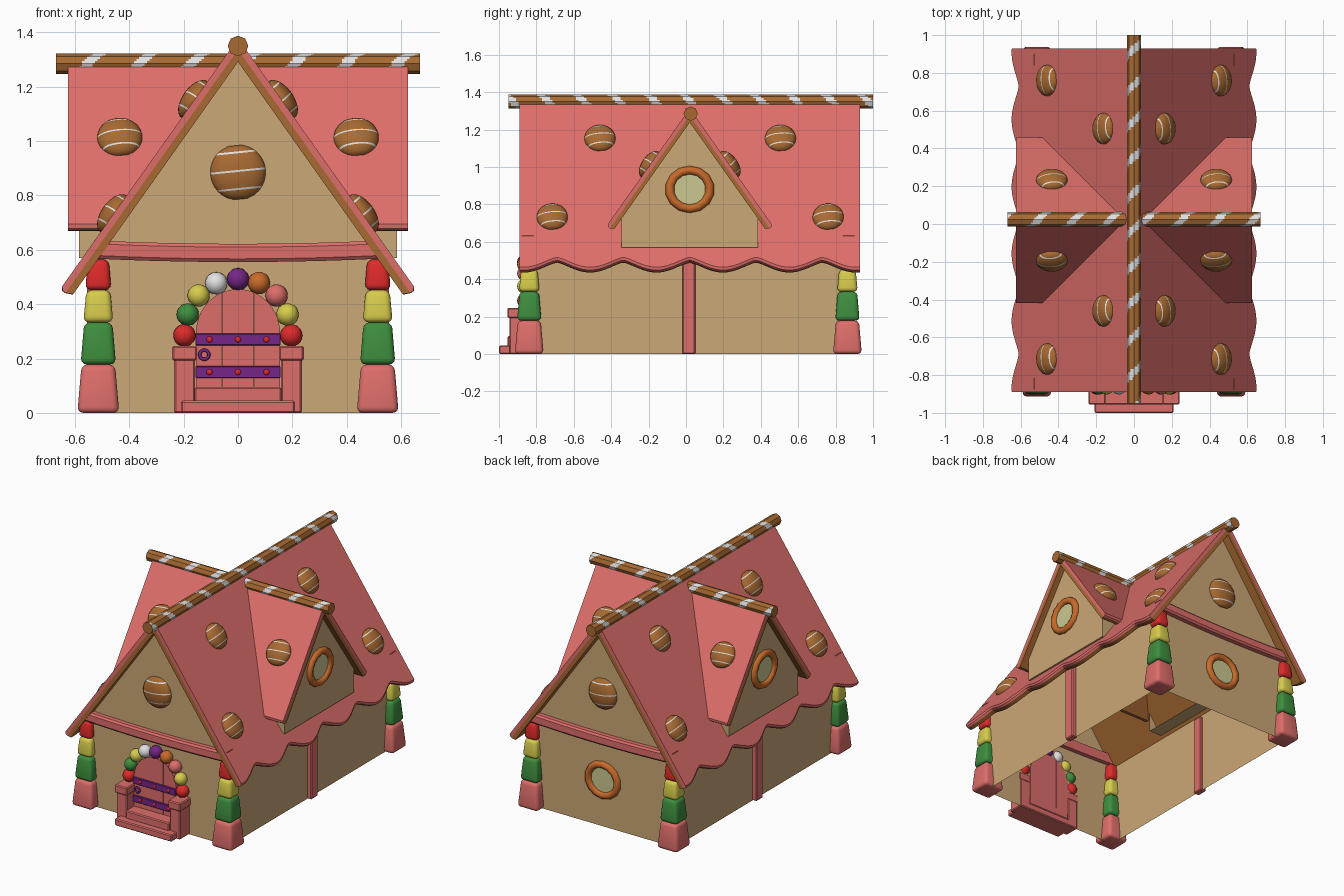
import bpy, bmesh, math
from mathutils import Vector, Matrix

if "Cube" in bpy.data.objects:
    bpy.data.objects.remove(bpy.data.objects["Cube"])

def lin(c):
    c /= 255
    return c / 12.92 if c <= 0.04045 else ((c + 0.055) / 1.055) ** 2.4

def material(name, r, g, b):
    m = bpy.data.materials.new(name)
    m.diffuse_color = (lin(r), lin(g), lin(b), 1)
    m.use_nodes = True
    m.node_tree.nodes["Principled BSDF"].inputs["Base Color"].default_value = m.diffuse_color
    return m

PINK = material("icing_pink", 222, 110, 106)
TAN = material("biscuit_tan", 203, 168, 118)
BROWN = material("cookie_brown", 168, 106, 50)
ORANGE = material("pretzel_orange", 200, 106, 42)
RED = material("candy_red", 222, 42, 42)
GREEN = material("candy_green", 62, 142, 62)
YELLOW = material("candy_yellow", 215, 204, 76)
WHITE = material("sugar_white", 225, 225, 225)
PURPLE = material("candy_purple", 118, 38, 135)
PANE = material("window_pane", 203, 200, 145)

def finish(name, bm, mats, smooth=None):
    bmesh.ops.recalc_face_normals(bm, faces=bm.faces)
    me = bpy.data.meshes.new(name)
    bm.to_mesh(me)
    bm.free()
    for m in mats:
        me.materials.append(m)
    if smooth:
        me.shade_smooth()
        me.set_sharp_from_angle(angle=math.radians(smooth))
    ob = bpy.data.objects.new(name, me)
    bpy.context.collection.objects.link(ob)
    return ob

def build(name, verts, faces, mats, idx=None, smooth=None):
    bm = bmesh.new()
    vs = [bm.verts.new(v) for v in verts]
    for i, f in enumerate(faces):
        bm.faces.new([vs[k] for k in f]).material_index = idx[i] if idx else 0
    return finish(name, bm, mats, smooth)

def box(name, lo, hi, mat, bevel=0.006, taper=1.0, segs=1, smooth=None):
    bm = bmesh.new()
    bmesh.ops.create_cube(bm, size=1)
    c = [(a + b) / 2 for a, b in zip(lo, hi)]
    for v in bm.verts:
        k = taper if v.co.z > 0 else 1
        v.co = [c[i] + v.co[i] * (hi[i] - lo[i]) * (k if i < 2 else 1) for i in range(3)]
    if bevel:
        bmesh.ops.bevel(bm, geom=bm.edges[:], offset=bevel, segments=segs, profile=0.5, affect='EDGES')
    return finish(name, bm, [mat], smooth)

def ball(name, loc, r, mat, sy=1.0):
    bm = bmesh.new()
    bmesh.ops.create_uvsphere(bm, u_segments=16, v_segments=10, radius=r,
                              matrix=Matrix.Translation(loc) @ Matrix.Diagonal((1, sy, 1, 1)))
    return finish(name, bm, [mat], 60)

def ring(name, loc, R, r, mat, axis, n=14, sx=1.0):
    verts, faces, k = [], [], 8
    for i in range(n):
        a = 2 * math.pi * (i + 0.5) / n
        for j in range(k):
            b = 2 * math.pi * j / k
            u, z, d = sx * (R + r * math.cos(b)) * math.cos(a), (R + r * math.cos(b)) * math.sin(a), r * math.sin(b)
            verts.append(Vector(loc) + Vector((d, u, z) if axis == 'x' else (u, d, z)))
            faces.append((i * k + j, i * k + (j + 1) % k, (i + 1) % n * k + (j + 1) % k, (i + 1) % n * k + j))
    return build(name, verts, faces, [mat], smooth=50)

# Roofs: slab with icing on top and biscuit underneath
SL = math.atan(1.41)
CA, SA = math.cos(SL), math.sin(SL)
YC = 0.02

def roof_side(name, apex, eave, vs, side, place, pink_h, total):
    verts, faces, idx, n = [], [], [], 7
    for v in vs:
        s = eave(v) / CA
        prof = [(s - 0.012, 0), (s, 0.01), (s, pink_h), (s - 0.012, total)]
        pts = [(0, apex)] + [(a * CA - h * SA, apex - a * SA - h * CA) for a, h in prof]
        pts += [(0, apex - total / CA), (0, apex - pink_h / CA)]
        verts += [place(side * u, v, z) for u, z in pts]
    for i in range(len(vs) - 1):
        for j in range(n - 1):
            faces.append((i * n + j, i * n + j + 1, (i + 1) * n + j + 1, (i + 1) * n + j))
            idx.append(1 if j in (3, 4) else 0)
    for o in (0, (len(vs) - 1) * n):
        faces += [(o, o + 1, o + 2, o + 3, o + 6), (o + 3, o + 4, o + 5, o + 6)]
        idx += [0, 1]
    build(name, verts, faces, [PINK, BROWN], idx)

def scallop(v):
    return 0.617 + 0.038 * abs(math.sin(math.pi * (v - YC) / 0.355)) ** 1.3

MAIN_Z, DORM_Z = 1.378, 1.312
main_vs = [-0.89 + 1.82 * i / 80 for i in range(81)]
for s, t in ((1, "right"), (-1, "left")):
    roof_side("main_roof_" + t, MAIN_Z, scallop, main_vs, s, lambda u, v, z: (u, v, z), 0.024, 0.05)
    roof_side("cross_roof_" + t, DORM_Z, lambda v: 0.445, [-0.625, 0.625], s,
              lambda u, v, z: (v, u + YC, z), 0.022, 0.043)

# Ridge poles: octagonal with a spiral sugar stripe
def ridge(name, lo, hi, zc, place, r=0.038):
    n, m = 24, 140
    verts, faces, idx = [], [], []
    for i in range(m + 1):
        for j in range(n):
            a = 2 * math.pi * j / n
            rr = r * math.cos(math.pi / 8) / math.cos((a % (math.pi / 4)) - math.pi / 8)
            verts.append(place(rr * math.cos(a), lo + (hi - lo) * i / m, zc + rr * math.sin(a)))
    for i in range(m):
        for j in range(n):
            faces.append((i * n + j, i * n + (j + 1) % n, (i + 1) * n + (j + 1) % n, (i + 1) * n + j))
            p = ((hi - lo) * (i + 0.5) / m / 0.19 + (j + 0.5) / n) % 1
            idx.append(1 if p < 0.25 else 0)
    faces += [tuple(range(n)), tuple(m * n + j for j in range(n))]
    build(name, verts, faces, [BROWN, WHITE], idx + [0, 0])

ridge("main_ridge_pole", -0.95, 1.0, 1.35, lambda u, v, z: (u, v, z))
ridge("cross_ridge_pole", -0.67, 0.67, 1.285, lambda u, v, z: (v, u + YC + 0.005, z))

# House walls: open shell with two gables
WX, YF, YB = 0.525, -0.845, 0.87
verts = [(x, y, z) for y in (YF, YB) for x, z in ((-WX, 0), (WX, 0), (WX, 0.58), (0, 1.32), (-WX, 0.58))]
build("house_walls", verts, [(0, 1, 2, 3, 4), (5, 6, 7, 8, 9), (1, 2, 7, 6), (0, 4, 9, 5)], [TAN])

# Iced cookies with thin sugar bands
def cookie(name, loc, normal, up, r, depth, tilt=0.1):
    nrm = Vector(normal).normalized()
    ax = Matrix.Rotation(tilt, 3, nrm) @ Vector(up).normalized()
    side = ax.cross(nrm)
    bands = (-0.6, 0.05, 0.72)
    hs = sorted([b + d for b in bands for d in (-0.035, 0.035)] + [-0.97, -0.87, -0.75, -0.4, -0.18, 0.25, 0.45, 0.6, 0.87, 0.97])
    n, verts, faces, idx = 24, [], [], []
    for h in hs:
        q = math.sqrt(1 - h * h)
        for j in range(n):
            a = 2 * math.pi * j / n
            verts.append(Vector(loc) + side * (r * q * math.cos(a)) + nrm * (depth * q * math.sin(a)) + ax * (r * h))
    for i in range(len(hs) - 1):
        mid = (hs[i] + hs[i + 1]) / 2
        for j in range(n):
            faces.append((i * n + j, i * n + (j + 1) % n, (i + 1) * n + (j + 1) % n, (i + 1) * n + j))
            idx.append(1 if any(abs(mid - b) < 0.01 for b in bands) else 0)
    faces += [tuple(range(n)), tuple((len(hs) - 1) * n + j for j in range(n))]
    build(name, verts, faces, [BROWN, WHITE], idx + [0, 0], smooth=60)

cookie("front_gable_cookie", (0, YF, 0.885), (0, -1, 0), (0, 0, 1), 0.102, 0.045)
cookie("back_gable_cookie", (0, YB, 0.885), (0, 1, 0), (0, 0, 1), 0.102, 0.045)
for s in (1, -1):
    for x, ys in ((0.16, (-0.46, 0.505)), (0.458, (-0.715, 0.76))):
        for y in ys:
            cookie("main_roof_cookie", (s * x, y, MAIN_Z - 1.41 * x), (s * SA, 0, CA), (-s * CA, 0, SA), 0.083, 0.045)
    for d in (1, -1):
        cookie("cross_roof_cookie", (s * 0.435, YC + d * 0.212, DORM_Z - 1.41 * 0.212),
               (0, d * SA, CA), (0, -d * CA, SA), 0.083, 0.045)

# Cross gable walls with pretzel windows, and the side posts
def pane(name, loc, r, axis):
    pts = [(r * math.cos(2 * math.pi * i / 20), r * math.sin(2 * math.pi * i / 20)) for i in range(20)]
    build(name, [Vector(loc) + Vector((0, u, z) if axis == 'x' else (u, 0, z)) for u, z in pts],
          [tuple(range(20))], [PANE])

for s in (1, -1):
    prof = [(-0.365, 0.57), (0.365, 0.57), (0.365, 0.74), (0, 1.255), (-0.365, 0.74)]
    verts = [(s * x, YC + u, z) for x in (0.585, 0.42) for u, z in prof]
    build("cross_gable_wall", verts, [(0, 1, 2, 3, 4), (1, 2, 7, 6), (0, 4, 9, 5), (0, 1, 6, 5)], [TAN])
    ring("cross_gable_window_frame", (s * 0.588, YC, 0.88), 0.103, 0.023, ORANGE, 'x', sx=1.05)
    pane("cross_gable_window_pane", (s * 0.59, YC, 0.88), 0.1, 'x')
    xs = sorted((s * 0.51, s * 0.555))
    box("side_post", (xs[0], -0.02, 0), (xs[1], 0.05, 0.54), PINK)
ring("back_window_frame", (0, YB + 0.003, 0.31), 0.103, 0.023, ORANGE, 'y', sx=1.05)
pane("back_window_pane", (0, YB + 0.005, 0.31), 0.1, 'y')

# Gumdrop corner columns
drops = [(PINK, 0, 0.178, 0.077), (GREEN, 0.178, 0.333, 0.065), (YELLOW, 0.333, 0.452, 0.055), (RED, 0.452, 0.565, 0.048)]
for x in (-0.514, 0.514):
    for y in (-0.838, 0.863):
        for mat, z0, z1, w in drops:
            box("corner_gumdrop", (x - w, y - w, z0), (x + w, y + w, z1), mat, 0.022, 0.8, 3, 50)

# Sagging gable beams
for y, d in ((YF, -1), (YB, 1)):
    n, verts, faces = 10, [], []
    sec = [(-0.03, 0.555), (0.03, 0.555), (0.04, 0.567), (0.04, 0.61), (0.03, 0.622), (-0.03, 0.622)]
    for i in range(n + 1):
        x = -0.53 + 1.06 * i / n
        verts += [(x, y + d * a, z + 0.045 * x * x) for a, z in sec]
    for i in range(n):
        faces += [(i * 6 + j, i * 6 + (j + 1) % 6, i * 6 + 6 + (j + 1) % 6, i * 6 + 6 + j) for j in range(6)]
    build("gable_beam", verts, faces + [tuple(range(6)), tuple(range(n * 6, n * 6 + 6))], [PINK])

# Arched plank door
def arch(x):
    return 0.29 + 0.165 * math.sqrt(max(0, 1 - (x / 0.156) ** 2))

for x0, x1 in ((-0.155, -0.061), (-0.058, 0.058), (0.061, 0.155)):
    top = [(x1 + (x0 - x1) * i / 10) for i in range(11)]
    pts = [(x0, 0.08), (x1, 0.08)] + [(x, arch(x)) for x in top]
    m = len(pts)
    verts = [(x, y, z) for y in (-0.872, -0.84) for x, z in pts]
    faces = [tuple(range(m)), tuple(range(m, 2 * m))] + [(i, (i + 1) % m, m + (i + 1) % m, m + i) for i in range(m)]
    build("door_plank", verts, faces, [PINK])
for z in (0.15, 0.27):
    box("door_band", (-0.157, -0.882, z - 0.022), (0.157, -0.85, z + 0.022), PURPLE, 0.003)
    for x in (-0.105, 0, 0.105):
        ball("door_rivet", (x, -0.882, z), 0.011, RED, 0.7)
ring("door_handle", (-0.124, -0.882, 0.214), 0.017, 0.006, PURPLE, 'y')

# Candy ball arch over the door
arch_balls = [(-0.197, 0.285, RED), (-0.185, 0.362, GREEN), (-0.145, 0.432, YELLOW), (-0.08, 0.477, WHITE),
              (0, 0.492, PURPLE), (0.077, 0.478, ORANGE), (0.142, 0.432, PINK), (0.182, 0.362, YELLOW), (0.196, 0.285, RED)]
for x, z, mat in arch_balls:
    ball("arch_candy", (x, -0.862, z), 0.041, mat)

# Door steps and side pedestals
box("lower_step", (-0.21, -1.0, 0), (0.21, -0.84, 0.045), PINK)
box("upper_step", (-0.16, -0.955, 0.04), (0.16, -0.84, 0.095), PINK)
for s in (1, -1):
    a, b = sorted((s * 0.158, s * 0.235))
    box("pedestal", (a, -0.945, 0), (b, -0.84, 0.2), PINK)
    box("pedestal_cap", (a - 0.007, -0.955, 0.193), (b + 0.007, -0.84, 0.246), PINK)
